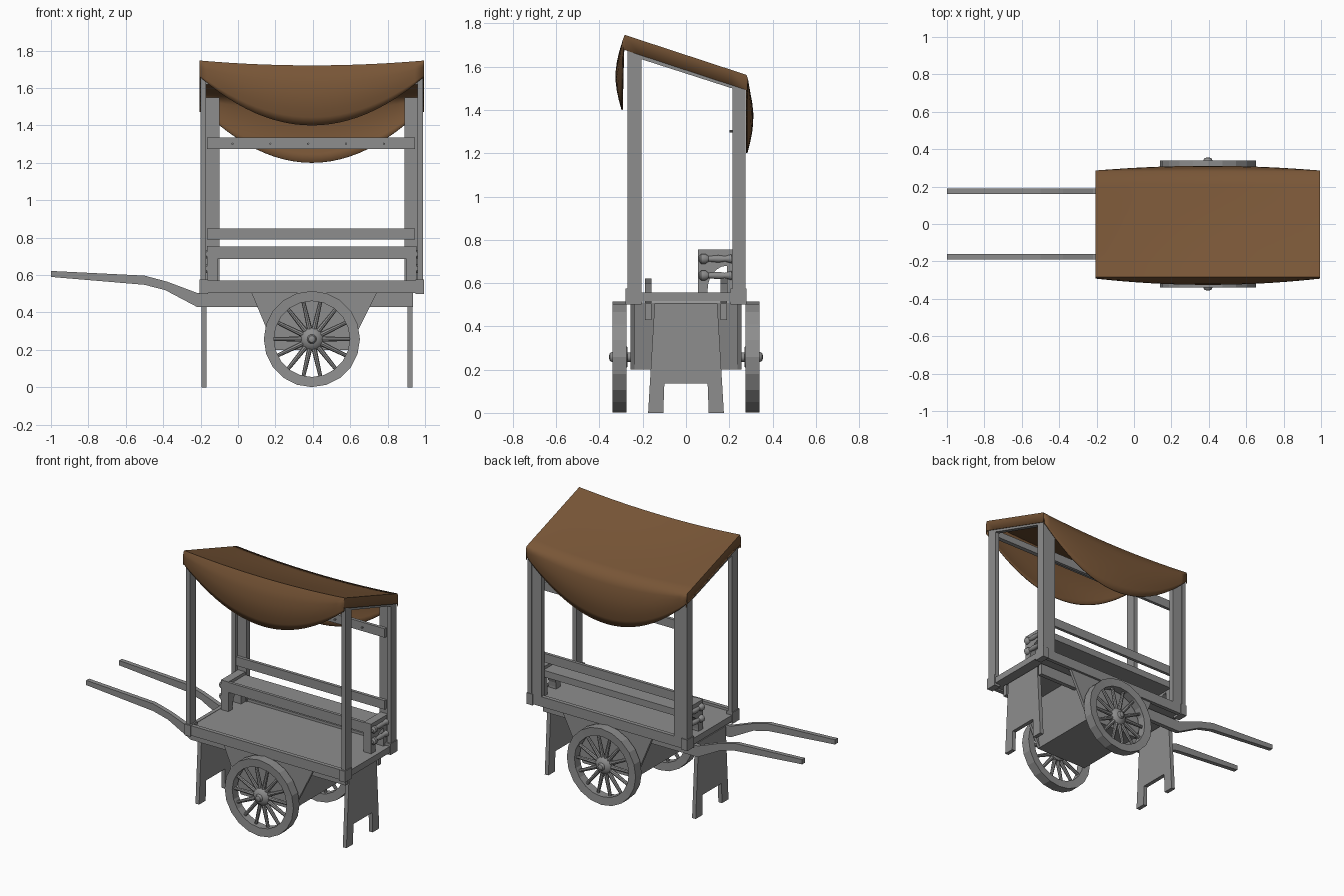
import bpy, bmesh, math
from mathutils import Matrix, Vector

if "Cube" in bpy.data.objects:
    bpy.data.objects.remove(bpy.data.objects["Cube"])

CX = 0.395  # centre of the cart body along x


def material(name, rgb):
    m = bpy.data.materials.new(name)
    m.diffuse_color = (*rgb, 1)
    m.use_nodes = True
    m.node_tree.nodes["Principled BSDF"].inputs["Base Color"].default_value = m.diffuse_color
    return m


WOOD = material("grey wood", (0.27, 0.27, 0.27))
CLOTH = material("brown cloth", (0.19, 0.093, 0.038))


def finish(name, bm, mat=WOOD, smooth=None):
    bmesh.ops.recalc_face_normals(bm, faces=bm.faces)
    me = bpy.data.meshes.new(name)
    bm.to_mesh(me)
    bm.free()
    me.materials.append(mat)
    ob = bpy.data.objects.new(name, me)
    bpy.context.collection.objects.link(ob)
    if smooth:
        bpy.ops.object.select_all(action='DESELECT')
        ob.select_set(True)
        bpy.context.view_layer.objects.active = ob
        bpy.ops.object.shade_smooth_by_angle(angle=math.radians(smooth))
    return ob


def box(name, x0, x1, y0, y1, z0, z1):
    bm = bmesh.new()
    bmesh.ops.create_cube(bm, size=1)
    for v in bm.verts:
        v.co = ((x0 + x1) / 2 + v.co.x * (x1 - x0), (y0 + y1) / 2 + v.co.y * (y1 - y0),
                (z0 + z1) / 2 + v.co.z * (z1 - z0))
    return finish(name, bm)


def plate(name, pts, axis, a, b):
    """Extrude a 2D outline along x (outline is y,z) or y (outline is x,z)."""
    bm = bmesh.new()
    place = (lambda p: (a, p[0], p[1])) if axis == 'x' else (lambda p: (p[0], a, p[1]))
    f = bm.faces.new([bm.verts.new(place(p)) for p in pts])
    r = bmesh.ops.extrude_face_region(bm, geom=[f])
    off = Vector((b - a, 0, 0)) if axis == 'x' else Vector((0, b - a, 0))
    bmesh.ops.translate(bm, vec=off, verts=[v for v in r['geom'] if isinstance(v, bmesh.types.BMVert)])
    return finish(name, bm)


def lathe(name, prof, centre, n, smooth=40, closed=False):
    """Spin (radius, y) points around the y axis."""
    bm = bmesh.new()
    rings = []
    for r, y in prof:
        rings.append([bm.verts.new((centre[0] + r * math.cos(2 * math.pi * i / n), centre[1] + y,
                                    centre[2] + r * math.sin(2 * math.pi * i / n))) for i in range(n)])
    pairs = list(zip(rings, rings[1:]))
    if closed:
        pairs.append((rings[-1], rings[0]))
    else:
        bm.faces.new(rings[0])
        bm.faces.new(rings[-1])
    for p, q in pairs:
        for i in range(n):
            j = (i + 1) % n
            bm.faces.new((p[i], p[j], q[j], q[i]))
    return finish(name, bm, smooth=smooth)


def mx(x, s):
    """Mirror an x position about the body centre."""
    return x if s < 0 else 2 * CX - x


def span(a, b, s):
    return sorted((mx(a, s), mx(b, s)))


# Deck with its border
box("deck", -0.19, 0.98, -0.25, 0.25, 0.515, 0.555)
for s, n in ((-1, "front"), (1, "back")):
    box(n + "_deck_rail", -0.19, 0.98, *sorted((s * 0.245, s * 0.272)), 0.505, 0.572)
for s, n in ((-1, "left"), (1, "right")):
    box(n + "_deck_rail", *span(-0.2, -0.175, s), -0.21, 0.21, 0.515, 0.557)
    for t in (-1, 1):
        box(n + "_corner_block", *span(-0.205, -0.16, s), *sorted((t * 0.205, t * 0.28)), 0.5, 0.575)

    # Posts: slim at the front, angle-shaped at the back
    box(n + "_front_post", *span(-0.2, -0.17, s), -0.27, -0.205, 0.5, 1.66)
    box(n + "_back_post", *span(-0.2, -0.17, s), 0.215, 0.275, 0.5, 1.51)
    box(n + "_back_post_board", *span(-0.17, -0.10, s), 0.235, 0.272, 0.55, 1.55)
    plate(n + "_roof_rail", [(-0.27, 1.655), (0.275, 1.48), (0.275, 1.535), (-0.27, 1.71)],
          'x', *span(-0.2, -0.17, s))

    # Shelf end bracket with curved opening, and turned bars
    arch = [(0.19 - 0.09 * math.sin(a), 0.57 + 0.11 * math.cos(a))
            for a in [math.pi / 2 * k / 6 for k in range(7)]]
    plate(n + "_shelf_bracket", [(0.055, 0.755), (0.235, 0.755), (0.235, 0.55), (0.19, 0.55)]
          + arch + [(0.10, 0.55), (0.055, 0.55)], 'x', *span(-0.165, -0.11, s))
    for z in (0.635, 0.712):
        lathe("shelf_turned_bar", [(0.012, 0), (0.024, 0.01), (0.024, 0.03), (0.013, 0.045),
                                   (0.018, 0.09), (0.013, 0.12), (0.022, 0.15)],
              (mx(-0.167, s), 0.06, z), 10)

    # Notched leg board
    leg = [(0.145, 0.505), (0.175, 0.0), (0.105, 0.0), (0.10, 0.135)]
    plate(n + "_leg_board", leg + [(-y, z) for y, z in reversed(leg)], 'x', *span(-0.195, -0.168, s)
          if s < 0 else (0.905, 0.932))
box("front_roof_rail", -0.17, 0.96, -0.255, -0.225, 1.62, 1.665)

# Long boards across the back, with pegs on the upper one
box("hanging_board", -0.165, 0.945, 0.215, 0.236, 1.275, 1.335)
for i in range(5):
    lathe("hanging_peg", [(0.006, 0), (0.006, 0.015)], (-0.03 + 0.2025 * i, 0.202, 1.302), 8)
box("back_board", -0.165, 0.945, 0.215, 0.236, 0.79, 0.85)

# Shelf
box("shelf_front", -0.165, 0.945, 0.055, 0.075, 0.685, 0.752)
box("shelf_top", -0.165, 0.945, 0.07, 0.236, 0.69, 0.735)

# Handles that run on as chassis beams
beam = [(-1, 0.622), (-0.5, 0.597), (-0.38, 0.565), (-0.22, 0.505), (0.935, 0.505), (0.935, 0.43),
        (-0.22, 0.43), (-0.39, 0.52), (-0.5, 0.548), (-1, 0.59)]
for s in (-1, 1):
    plate("handle_beam", beam, 'y', *sorted((s * 0.16, s * 0.19)))

# Tapered chest under the deck and its side plates
plate("under_chest", [(0.14, 0.51), (0.65, 0.51), (0.59, 0.2), (0.2, 0.2)], 'y', -0.24, 0.24)
for s in (-1, 1):
    plate("chest_side_plate", [(0.07, 0.51), (0.745, 0.51), (0.59, 0.2), (0.2, 0.2)],
          'y', *sorted((s * 0.237, s * 0.257)))

# Wheels
WZ = 0.258
lathe("axle", [(0.022, -0.32), (0.022, 0.32)], (CX, 0, WZ), 12)
for s in (-1, 1):
    lathe("wheel_rim", [(0.257, s * 0.275), (0.257, s * 0.34), (0.203, s * 0.336), (0.203, s * 0.279)],
          (CX, 0, WZ), 20, smooth=None, closed=True)
    lathe("wheel_hub", [(0.045, s * 0.27), (0.06, s * 0.285), (0.06, s * 0.315), (0.045, s * 0.332),
                        (0.025, s * 0.338), (0.018, s * 0.352), (0.006, s * 0.356)], (CX, 0, WZ), 16)
    bm = bmesh.new()
    for k in range(14):
        m = (Matrix.Translation((CX, s * 0.307, WZ)) @ Matrix.Rotation(2 * math.pi * (k + 0.5) / 14, 4, 'Y')
             @ Matrix.Translation((0, 0, 0.13)))
        bmesh.ops.create_cone(bm, cap_ends=True, segments=8, radius1=0.014, radius2=0.01,
                              depth=0.16, matrix=m)
    finish("wheel_spokes", bm, smooth=40)

# Canopy: sloping sheet with hanging front and back flaps and short side lips
HX, NX, NY, NF = 0.6, 24, 8, 7


def roof_z(u, v):
    """Height of the roof sheet, u across and v from front (0) to back (1)."""
    return 1.747 - 0.185 * v - 0.026 * (1 - u * u) - 0.012 * math.sin(math.pi * v) * (1 - u * u)


bm = bmesh.new()
cols = []
for i in range(NX + 1):
    u = -1 + 2 * i / NX
    x = CX + u * HX
    sag = 1 - u * u
    front_end, back_end = 1.66 - 0.26 * sag, 1.495 - 0.295 * sag
    col = []
    for k in range(NF, 0, -1):
        t = k / NF
        z0 = roof_z(u, 0)
        col.append((x, -0.292 - 0.028 * math.sin(math.pi * t) * sag - 0.006 * sag,
                    z0 - 0.012 + (front_end - z0 + 0.012) * t))
    for k in range(NY + 1):
        v = k / NY
        col.append((x, -0.283 + 0.563 * v, roof_z(u, v)))
    for k in range(1, NF + 1):
        t = k / NF
        z0 = roof_z(u, 1)
        col.append((x, 0.287 + 0.026 * math.sin(math.pi * t) * sag - 0.003 * t,
                    z0 - 0.012 + (back_end - z0 + 0.012) * t))
    cols.append([bm.verts.new(c) for c in col])
for p, q in zip(cols, cols[1:]):
    for j in range(len(p) - 1):
        bm.faces.new((p[j], q[j], q[j + 1], p[j + 1]))
for col in (cols[0], cols[-1]):
    top = col[NF - 1:NF + NY + 2]
    low = [bm.verts.new((v.co.x, v.co.y, v.co.z - 0.07)) for v in top]
    for j in range(len(top) - 1):
        bm.faces.new((top[j], top[j + 1], low[j + 1], low[j]))
canopy = finish("canopy", bm, CLOTH, smooth=60)
mod = canopy.modifiers.new("cloth thickness", 'SOLIDIFY')
mod.thickness = 0.006
